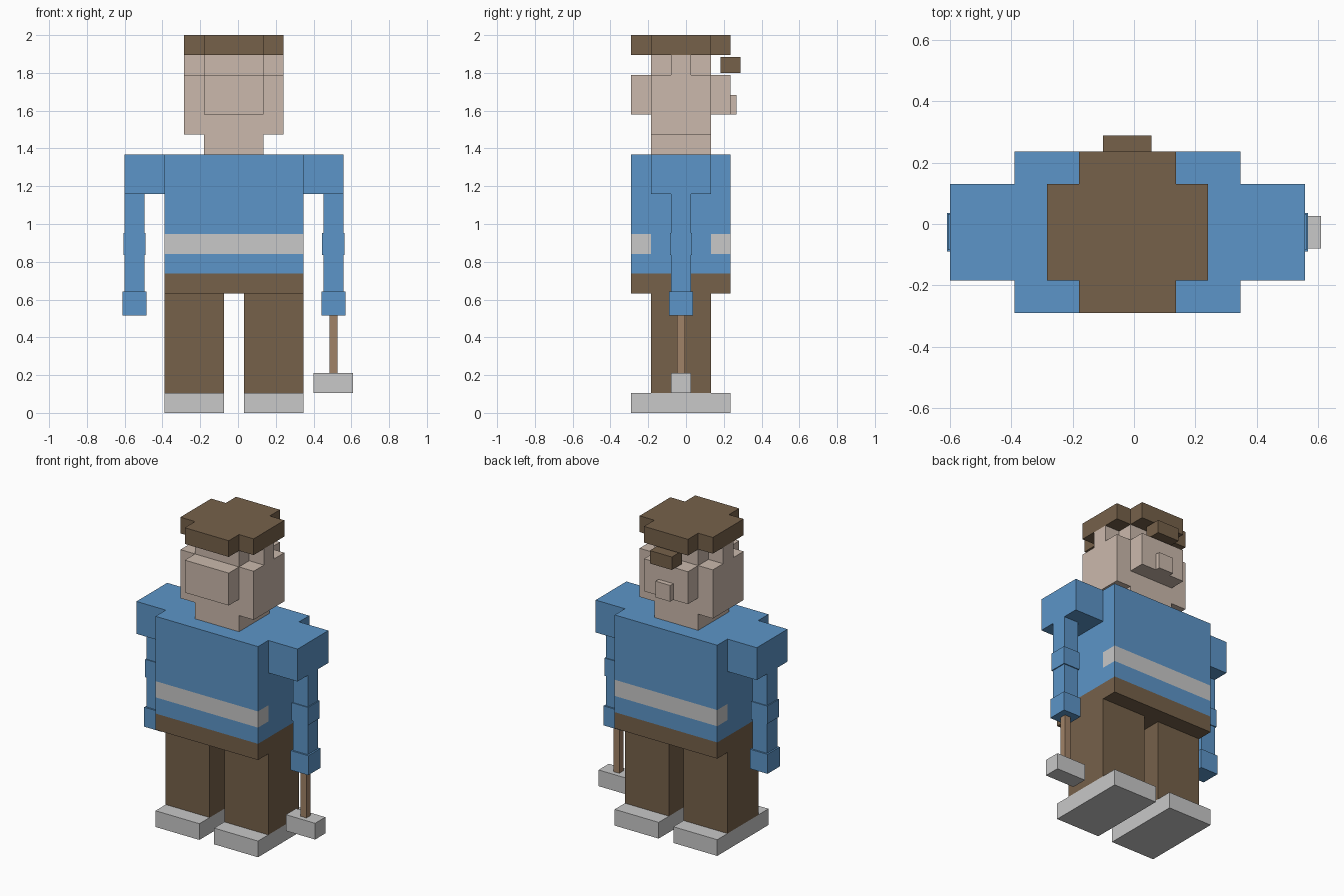
import bpy
import bmesh

cube = bpy.data.objects.get("Cube")
if cube:
    bpy.data.objects.remove(cube, do_unlink=True)

U = 2 / 19                  # one block of the grid the figure is built on
CX, CY = -0.0216, -0.0267   # middle of the body


def linear(v):
    v /= 255
    return v / 12.92 if v <= 0.04045 else ((v + 0.055) / 1.055) ** 2.4


def material(name, *rgb):
    mat = bpy.data.materials.new(name)
    mat.use_nodes = True
    colour = (*[linear(v) for v in rgb], 1)
    mat.diffuse_color = colour
    mat.node_tree.nodes["Principled BSDF"].inputs["Base Color"].default_value = colour
    return mat


BLUE = material("blue cloth", 92, 149, 200)
BROWN = material("dark brown", 118, 97, 74)
SKIN = material("skin", 203, 185, 172)
GREY = material("light grey", 200, 200, 200)
WOOD = material("wood", 160, 130, 103)


def prism(name, outline, z, mat):
    """Extrude an outline, given in blocks, between two heights."""
    bm = bmesh.new()
    base = [bm.verts.new((CX + x * U, CY + y * U, z[0] * U)) for x, y in outline]
    face = bm.faces.new(base)
    top = bmesh.ops.extrude_face_region(bm, geom=[face])["geom"]
    moved = [v for v in top if isinstance(v, bmesh.types.BMVert)]
    bmesh.ops.translate(bm, verts=moved, vec=(0, 0, (z[1] - z[0]) * U))
    bmesh.ops.recalc_face_normals(bm, faces=bm.faces)
    mesh = bpy.data.meshes.new(name)
    bm.to_mesh(mesh)
    bm.free()
    mesh.materials.append(mat)
    obj = bpy.data.objects.new(name, mesh)
    bpy.context.collection.objects.link(obj)
    return obj


def box(name, x, y, z, mat):
    (a, b), (c, d) = x, y
    return prism(name, [(a, c), (b, c), (b, d), (a, d)], z, mat)


def centred(name, x, half_x, half_y, z, mat):
    return box(name, (x - half_x, x + half_x), (-half_y, half_y), z, mat)


# Torso, with the belt bands filling the front and back of the middle layer
centred("hips", 0, 3.5, 2.5, (6, 7), BROWN)
centred("lower_torso", 0, 3.5, 2.5, (7, 8), BLUE)
centred("waist", 0, 3.5, 1.5, (8, 9), BLUE)
box("front_band", (-3.5, 3.5), (-2.5, -1.5), (8, 9), GREY)
box("back_band", (-3.5, 3.5), (1.5, 2.5), (8, 9), GREY)
centred("chest", 0, 3.5, 2.5, (9, 13), BLUE)

# Limbs on both sides
for side, s in (("left", 1), ("right", -1)):
    centred(side + "_shoe", 2 * s, 1.5, 2.5, (0, 1), GREY)
    centred(side + "_leg", 2 * s, 1.5, 1.5, (1, 6), BROWN)
    centred(side + "_shoulder", 4.5 * s, 1, 1.5, (11, 13), BLUE)
    centred(side + "_arm", 5 * s, 0.5, 0.5, (6, 11), BLUE)
    centred(side + "_elbow", 5 * s, 0.56, 0.56, (7.95, 9.05), BLUE)
    centred(side + "_hand", 5 * s, 0.6, 0.6, (4.9, 6.1), BLUE)
    # Sides of the head and the posts above them
    centred(side + "_cheek", 2 * s, 0.5, 1.5, (14, 17), SKIN)
    centred(side + "_temple", 2 * s, 0.5, 0.5, (17, 18), SKIN)

# Hammer
centred("hammer_handle", 5, 0.2, 0.2, (2, 4.9), WOOD)
centred("hammer_head", 5, 1, 0.5, (1, 2), GREY)

# Head
centred("head_core", 0, 1.5, 1.5, (13, 18), SKIN)
box("front_head_block", (-1.5, 1.5), (-2.5, -1.5), (15, 17), SKIN)
box("back_head_block", (-1.5, 1.5), (1.5, 2.5), (15, 17), SKIN)
box("nose", (-0.5, 0.5), (2.5, 2.8), (15, 16), SKIN)

# Plus-shaped cap and its small peak
quarter = [(2.5, 1.5), (1.5, 1.5), (1.5, 2.5)]
plus = []
for sx, sy in ((1, 1), (-1, 1), (-1, -1), (1, -1)):
    corner = [(x * sx, y * sy) for x, y in quarter]
    plus += corner if sx * sy > 0 else corner[::-1]
prism("cap", plus, (18, 19), BROWN)
box("cap_peak", (-0.75, 0.75), (2, 3), (17.1, 17.9), BROWN)
